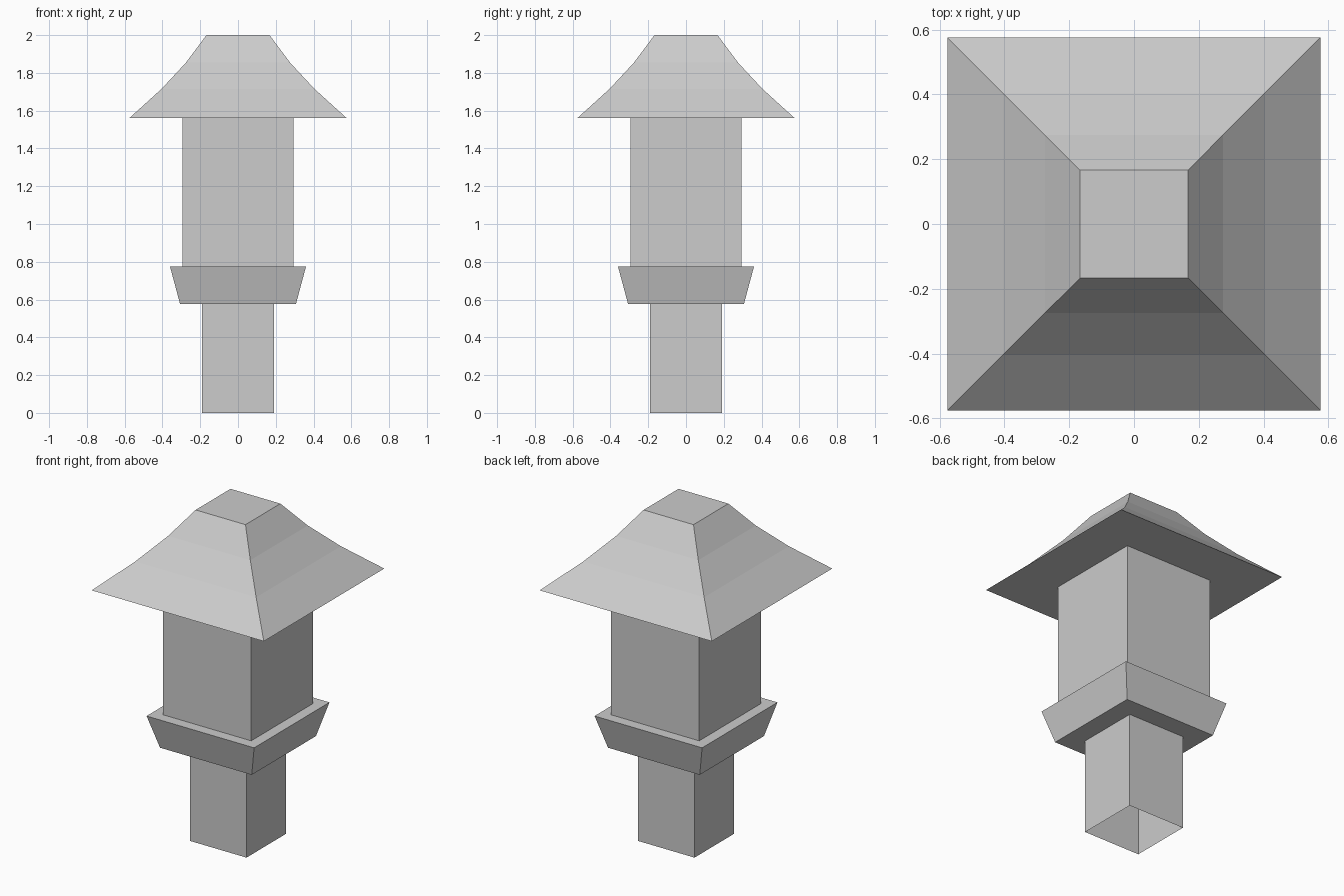
import bpy
import bmesh

cube = bpy.data.objects.get("Cube")
if cube:
    bpy.data.objects.remove(cube, do_unlink=True)

stone = bpy.data.materials.new("grey_stone")
stone.use_nodes = True
grey = (0.604, 0.604, 0.604, 1)
stone.diffuse_color = grey
stone.node_tree.nodes["Principled BSDF"].inputs["Base Color"].default_value = grey


def square_loft(name, profile, cap_top=False):
    """Skin square rings given as (half width, height), listed from bottom to top."""
    bm = bmesh.new()
    rings = []
    for r, z in profile:
        corners = ((-r, -r), (r, -r), (r, r), (-r, r))
        rings.append([bm.verts.new((x, y, z)) for x, y in corners])
    for low, high in zip(rings, rings[1:]):
        for i in range(4):
            j = (i + 1) % 4
            bm.faces.new((low[i], low[j], high[j], high[i]))
    if cap_top:
        bm.faces.new(rings[-1])
    mesh = bpy.data.meshes.new(name)
    bm.to_mesh(mesh)
    bm.free()
    mesh.materials.append(stone)
    obj = bpy.data.objects.new(name, mesh)
    bpy.context.collection.objects.link(obj)
    return obj


POST, BODY = 0.19, 0.295
COLLAR_Z, BODY_Z, EAVES_Z = 0.577, 0.775, 1.56

# Hollow post, open at the foot
square_loft("post", [(POST, 0), (POST, COLLAR_Z)])

# Flared collar with its underside and upper ledge
square_loft("collar", [(POST, COLLAR_Z), (0.307, COLLAR_Z),
                       (0.36, BODY_Z), (BODY, BODY_Z)])

# Lantern body
square_loft("lantern_body", [(BODY, BODY_Z), (BODY, EAVES_Z)])

# Concave hipped roof with flat soffit and flat top
square_loft("roof", [(BODY, EAVES_Z), (0.576, EAVES_Z), (0.405, 1.715),
                     (0.275, 1.855), (0.167, 2.0)], cap_top=True)
